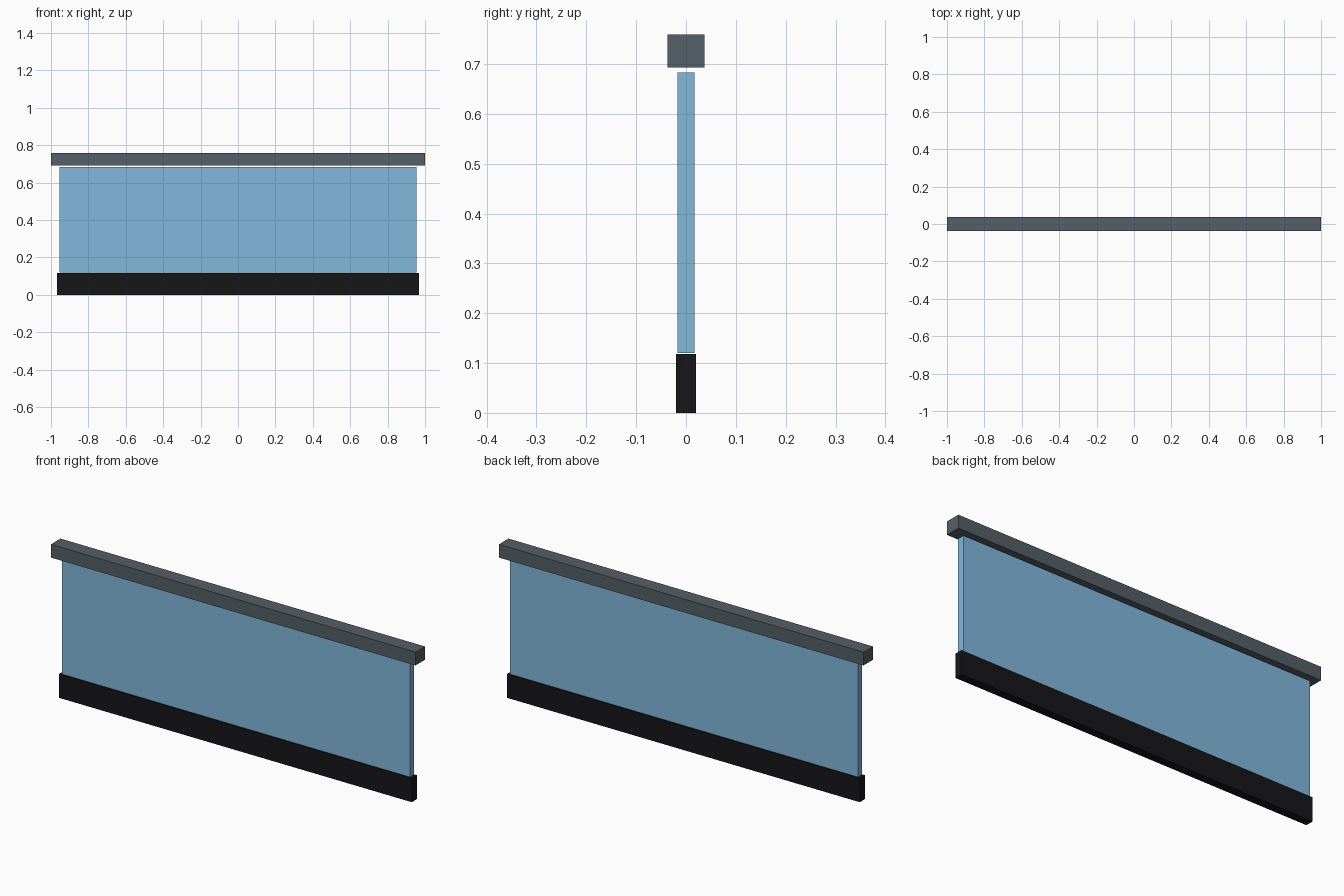
import bpy

if "Cube" in bpy.data.objects:
    bpy.data.objects.remove(bpy.data.objects["Cube"])


def material(name, color):
    mat = bpy.data.materials.new(name)
    mat.diffuse_color = color
    mat.use_nodes = True
    mat.node_tree.nodes["Principled BSDF"].inputs["Base Color"].default_value = mat.diffuse_color
    return mat


def box(name, half_x, half_y, z0, z1, mat):
    bpy.ops.mesh.primitive_cube_add(size=2, location=(0, 0, (z0 + z1) / 2))
    ob = bpy.context.object
    ob.name = name
    ob.scale = (half_x, half_y, (z1 - z0) / 2)
    bpy.ops.object.transform_apply(location=False, rotation=False, scale=True)
    ob.data.materials.append(mat)
    return ob


black = material("black_metal", (0.008, 0.008, 0.010, 1))
blue = material("blue_glass", (0.22, 0.48, 0.72, 1))
grey = material("grey_metal", (0.09, 0.115, 0.135, 1))

# Floor channel, glass pane and handrail
box("base_channel", 0.968, 0.0205, 0.0, 0.118, black)
box("glass_panel", 0.955, 0.017, 0.12, 0.683, blue)
box("handrail", 1.0, 0.037, 0.693, 0.759, grey)
